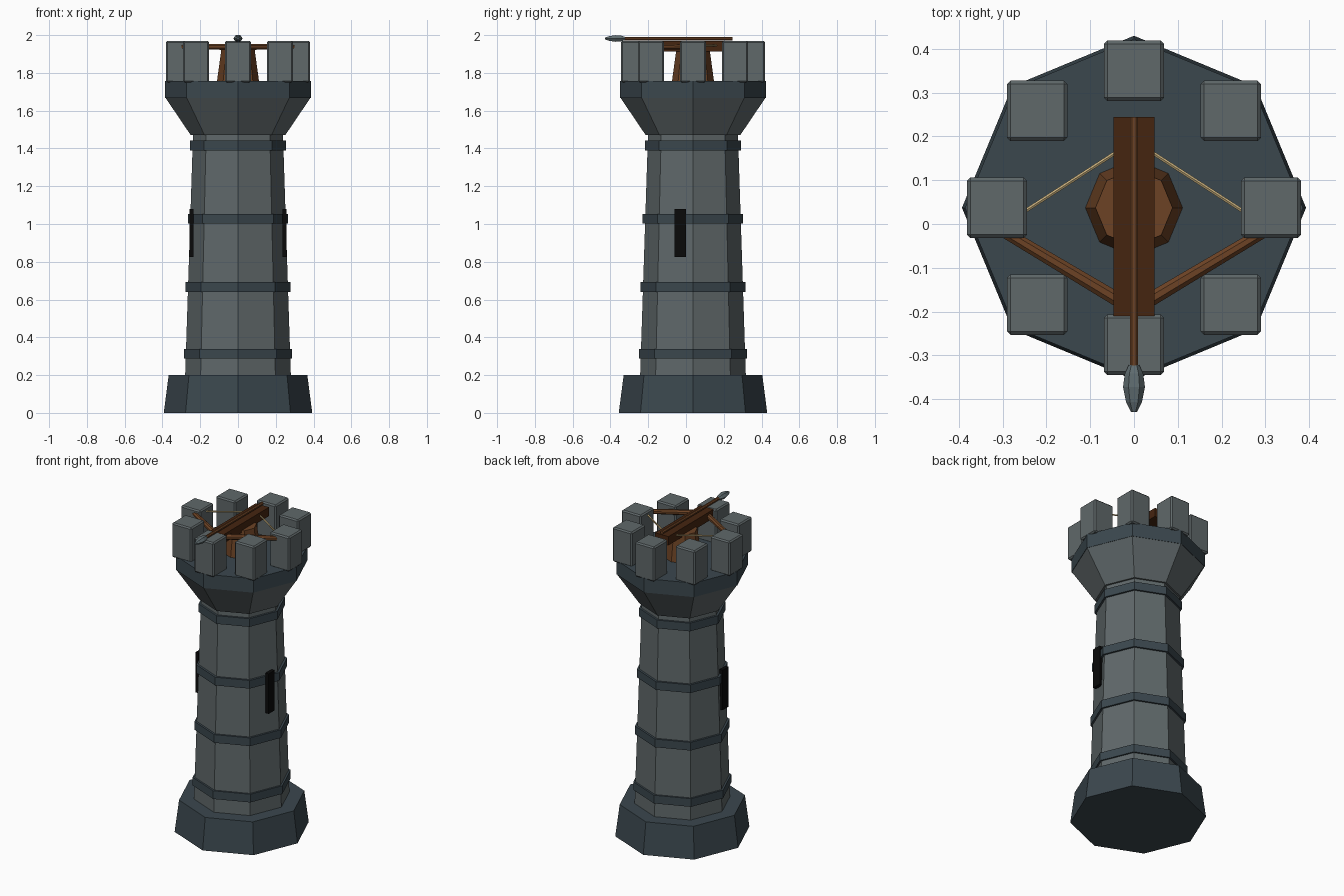
import bpy, bmesh, math
from mathutils import Vector

if "Cube" in bpy.data.objects:
    bpy.data.objects.remove(bpy.data.objects["Cube"])

CY = 0.037  # tower axis in y


def mat(name, r, g, b):
    m = bpy.data.materials.new(name)
    m.diffuse_color = (r, g, b, 1)
    m.use_nodes = True
    m.node_tree.nodes["Principled BSDF"].inputs["Base Color"].default_value = m.diffuse_color
    return m


STONE = mat("grey_stone", .115, .138, .143)
DARK = mat("dark_stone", .043, .063, .076)
WOOD = mat("brown_wood", .150, .055, .018)
DWOOD = mat("dark_wood", .060, .018, .005)
ROPE = mat("rope", .56, .42, .20)
STEEL = mat("steel", .115, .150, .160)
BLACK = mat("slit_black", .003, .003, .003)


def finish(bm, name, m):
    bmesh.ops.recalc_face_normals(bm, faces=bm.faces)
    me = bpy.data.meshes.new(name)
    bm.to_mesh(me)
    bm.free()
    me.materials.append(m)
    ob = bpy.data.objects.new(name, me)
    bpy.context.collection.objects.link(ob)
    return ob


def box(name, lo, hi, m, bevel=0):
    bm = bmesh.new()
    bmesh.ops.create_cube(bm, size=1)
    for v in bm.verts:
        v.co = [(a + b) / 2 + c * (b - a) for a, b, c in zip(lo, hi, v.co)]
    if bevel:
        bmesh.ops.bevel(bm, geom=bm.edges[:], offset=bevel, segments=1, affect='EDGES')
    return finish(bm, name, m)


def lathe(name, rings, m, start, axis, sides=8, turn=0):
    """Closed n-gon solid: rings of (distance along axis, radius)."""
    bm = bmesh.new()
    q = Vector(axis).to_track_quat('Z', 'Y')
    loops = []
    for d, r in rings:
        loops.append([bm.verts.new(Vector(start) + q @ Vector(
            (r * math.cos(turn + 2 * math.pi * i / sides),
             r * math.sin(turn + 2 * math.pi * i / sides), d))) for i in range(sides)])
    for a, b in zip(loops, loops[1:]):
        for i in range(sides):
            j = (i + 1) % sides
            bm.faces.new((a[i], a[j], b[j], b[i]))
    bm.faces.new(loops[0][::-1])
    bm.faces.new(loops[-1])
    return finish(bm, name, m)


def octagon(name, rings, m):
    bm_rings = [(z, r) for z, r in rings]
    return lathe(name, bm_rings, m, (0, CY, 0), (0, 0, 1))


def rod(name, a, b, r0, r1, m, sides=8):
    d = Vector(b) - Vector(a)
    return lathe(name, [(0, r0), (d.length, r1)], m, a, d, sides, math.pi / sides)


# Tower body
octagon("base", [(0, .393), (.2, .367)], DARK)
octagon("shaft", [(.19, .28), (1.48, .238)], STONE)
for i, (z, r) in enumerate([(.313, .287), (.667, .277), (1.028, .266), (1.415, .253)]):
    octagon(f"band_{i + 1}", [(z - .026, r), (z + .026, r)], DARK)
octagon("corbel", [(1.47, .25), (1.67, .385)], STONE)
octagon("platform", [(1.668, .386), (1.757, .386)], DARK)

# Arrow slits on both sides
for s, n in ((-1, "left"), (1, "right")):
    xs = sorted((s * .236, s * .258))
    box(f"slit_{n}", (xs[0], -.06, .825), (xs[1], 0, 1.08), BLACK)

# Battlements
for i in range(8):
    a = i * math.pi / 4
    x, y = .313 * math.cos(a), CY + .313 * math.sin(a)
    box(f"merlon_{i + 1}", (x - .069, y - .069, 1.75), (x + .069, y + .069, 1.97), STONE, .008)

# Ballista on its pedestal
octagon("pedestal", [(1.75, .112), (1.925, .088)], WOOD)
box("stock", (-.047, -.21, 1.912), (.047, .245, 1.968), DWOOD)
for s, n in ((-1, "left"), (1, "right")):
    rod(f"bow_arm_{n}", (0, -.195, 1.938), (s * .31, -.01, 1.938), .018, .014, WOOD)
    rod(f"bowstring_{n}", (0, .19, 1.945), (s * .31, -.01, 1.945), .005, .005, ROPE, 6)

# Bolt with a pointed head
rod("bolt_shaft", (0, .245, 1.981), (0, -.34, 1.981), .0105, .0105, WOOD)
head = lathe("bolt_head", [(0, .012), (.02, .021), (.05, .025), (.085, .018), (.107, .007)],
             STEEL, (0, -.322, 0), (0, -1, 0), 6)
for v in head.data.vertices:
    v.co.z = 1.982 + v.co.z * .8
